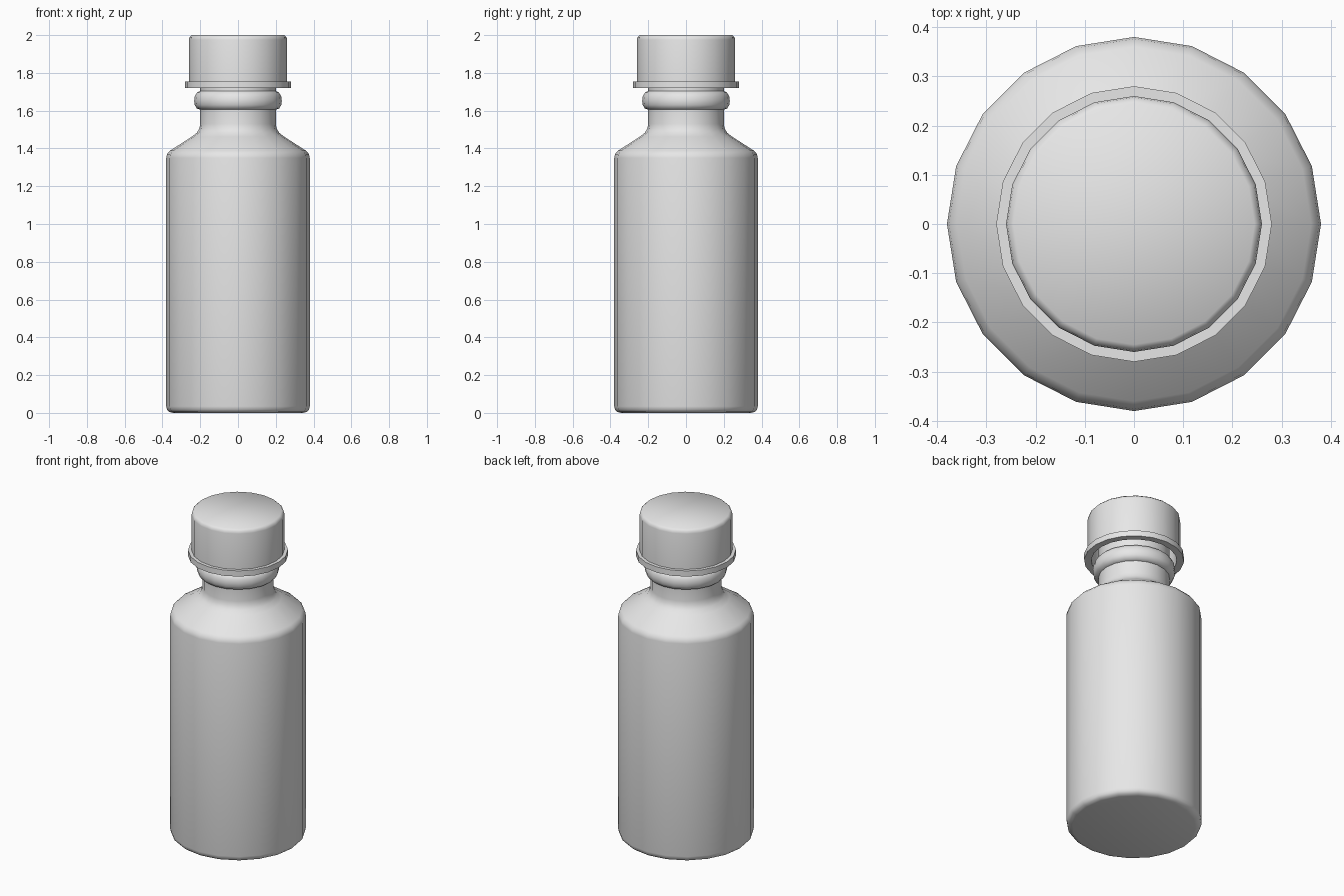
import bpy, bmesh
from math import cos, sin, tau, radians

SIDES = 20

cube = bpy.data.objects.get("Cube")
if cube:
    bpy.data.objects.remove(cube, do_unlink=True)

# Single plain grey for the whole bottle
grey = bpy.data.materials.new("light grey")
grey.use_nodes = True
colour = (0.8, 0.8, 0.8, 1)
grey.diffuse_color = colour
grey.node_tree.nodes["Principled BSDF"].inputs["Base Color"].default_value = colour


def lathe(name, profile, sharp_angle):
    """Revolve (radius, height) points about z; radius 0 makes a pole."""
    bm = bmesh.new()
    rings = []
    for r, z in profile:
        ring = [bm.verts.new((r * cos(tau * i / SIDES), r * sin(tau * i / SIDES), z))
                for i in range(SIDES)]
        rings.append(ring)
    for low, high in zip(rings, rings[1:]):
        for i in range(SIDES):
            j = (i + 1) % SIDES
            bm.faces.new((low[i], low[j], high[j], high[i]))
    # Close both ends with flat discs
    bm.faces.new(rings[0][::-1])
    bm.faces.new(rings[-1])
    bmesh.ops.recalc_face_normals(bm, faces=bm.faces)
    mesh = bpy.data.meshes.new(name)
    bm.to_mesh(mesh)
    bm.free()
    mesh.materials.append(grey)
    obj = bpy.data.objects.new(name, mesh)
    bpy.context.collection.objects.link(obj)
    bpy.ops.object.select_all(action="DESELECT")
    obj.select_set(True)
    bpy.context.view_layer.objects.active = obj
    bpy.ops.object.shade_smooth_by_angle(angle=radians(sharp_angle))
    return obj


# Bottle: rounded base, straight wall, sloping shoulder, neck with a bead
base = [(0.345, 0), (0.365, 0.006), (0.376, 0.018), (0.38, 0.035)]
shoulder = [(0.38, 1.35), (0.376, 1.37), (0.36, 1.388), (0.245, 1.462),
            (0.218, 1.483), (0.205, 1.505), (0.2, 1.53)]
bead = [(0.2, 1.605), (0.218, 1.611), (0.229, 1.63), (0.232, 1.652),
        (0.229, 1.675), (0.218, 1.695), (0.2, 1.705)]
lathe("bottle", base + shoulder + bead + [(0.2, 1.93)], 50)

# Cap: hollow shell with a rounded top edge and a flange at the rim
cap_inside = [(0.24, 1.95), (0.24, 1.72)]
cap_outside = [(0.28, 1.72), (0.28, 1.755), (0.26, 1.755), (0.26, 1.975),
               (0.257, 1.989), (0.245, 2.0)]
lathe("cap", cap_inside + cap_outside, 50)
